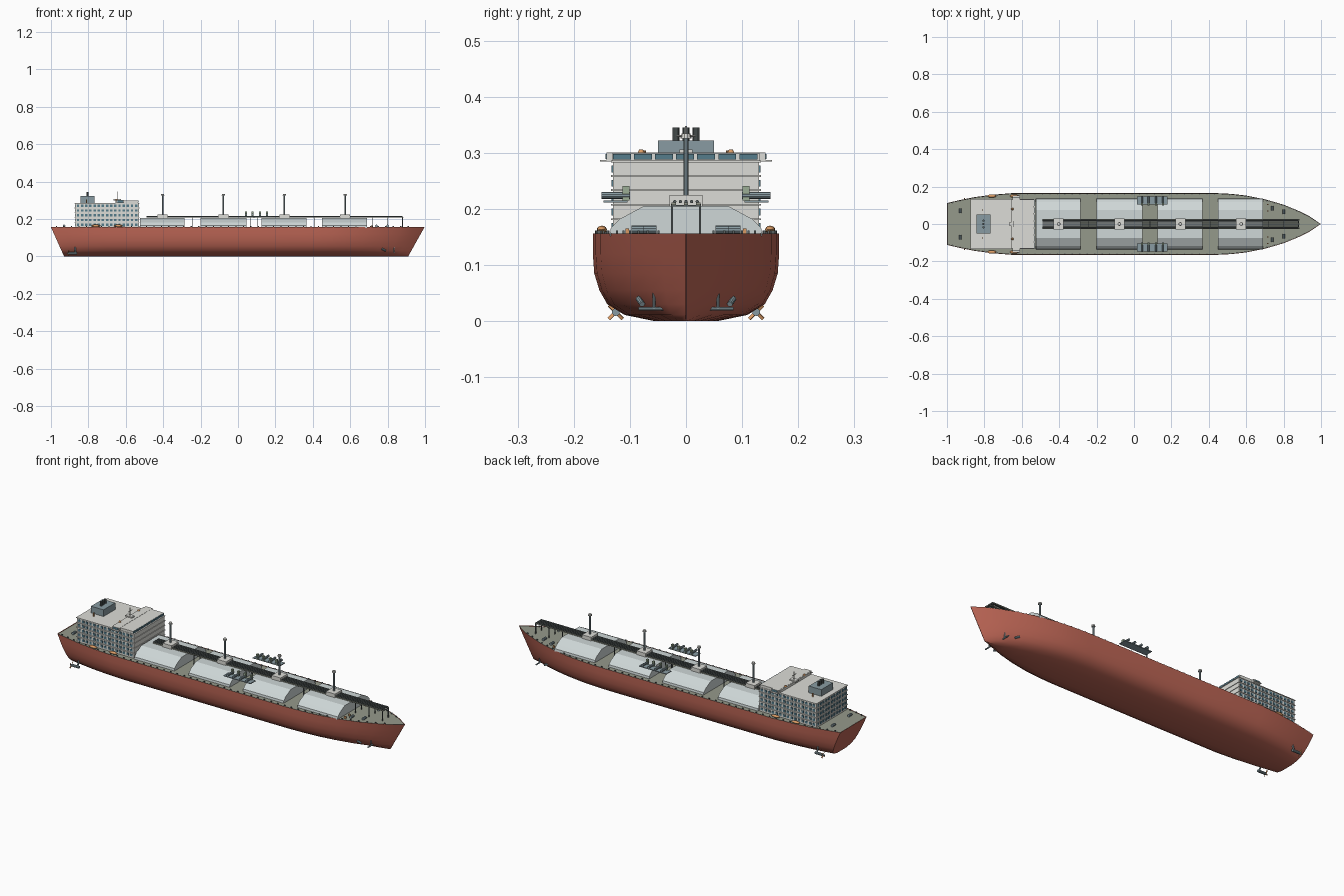
import bpy, bmesh, math
from mathutils import Matrix, Vector

if "Cube" in bpy.data.objects:
    bpy.data.objects.remove(bpy.data.objects["Cube"])

MATS = {}
COL = dict(red=(0.50, 0.13, 0.09), deck=(0.30, 0.32, 0.26), white=(0.72, 0.72, 0.68),
           cover=(0.62, 0.68, 0.68), steel=(0.25, 0.33, 0.36), dark=(0.10, 0.12, 0.12),
           glass=(0.09, 0.20, 0.26), orange=(0.70, 0.33, 0.13), green=(0.33, 0.42, 0.30))
DECK = 0.152


def finish(name, bm, col, smooth=False):
    bmesh.ops.recalc_face_normals(bm, faces=bm.faces)
    me = bpy.data.meshes.new(name)
    bm.to_mesh(me)
    bm.free()
    if col not in MATS:
        MATS[col] = bpy.data.materials.new(col)
        MATS[col].diffuse_color = (*COL[col], 1)
    me.materials.append(MATS[col])
    ob = bpy.data.objects.new(name, me)
    bpy.context.collection.objects.link(ob)
    if smooth:
        bpy.ops.object.select_all(action='DESELECT')
        ob.select_set(True)
        bpy.context.view_layer.objects.active = ob
        bpy.ops.object.shade_smooth_by_angle(angle=math.radians(35))
    return ob


def add_box(bm, x0, x1, y0, y1, z0, z1):
    m = Matrix.Translation(((x0 + x1) / 2, (y0 + y1) / 2, (z0 + z1) / 2))
    bmesh.ops.create_cube(bm, size=1, matrix=m @ Matrix.Diagonal((x1 - x0, y1 - y0, z1 - z0, 1)))


def add_rod(bm, a, b, r, r2=None, seg=10):
    a, b = Vector(a), Vector(b)
    rot = (b - a).to_track_quat('Z', 'Y').to_matrix().to_4x4()
    bmesh.ops.create_cone(bm, cap_ends=True, segments=seg, radius1=r, radius2=r if r2 is None else r2,
                          depth=(b - a).length, matrix=Matrix.Translation((a + b) / 2) @ rot)


def boxes(name, col, items):
    bm = bmesh.new()
    for i in items:
        add_box(bm, *i)
    return finish(name, bm, col)


def rods(name, col, items):
    bm = bmesh.new()
    for i in items:
        add_rod(bm, *i)
    return finish(name, bm, col, True)


def both(items):
    return [i if s > 0 else (i[0], i[1], -i[3], -i[2], i[4], i[5]) for i in items for s in (1, -1)]


# Hull: half-breadth curve lofted with a rounded bilge section and raked ends
PLAN = [(-1, .112), (-.93, .128), (-.85, .144), (-.75, .157), (-.65, .165), (-.3, .166), (.1, .166),
        (.42, .166), (.52, .161), (.6, .152), (.7, .132), (.8, .103), (.88, .07), (.94, .04), (.997, .001)]
SECT = [(1, .156), (1, .12), (.985, .085), (.93, .055), (.845, .03), (.66, .011), (.34, 0)]


def half_width(x):
    for (a, p), (b, q) in zip(PLAN, PLAN[1:]):
        if x <= b:
            return p + (q - p) * (x - a) / (b - a)
    return 0.001


bm = bmesh.new()
rings = []
for x, w in PLAN:
    low = -.93 + (x + 1) / 1.997 * 1.84
    half = [(low + (x - low) * z / .156, w * f, z) for f, z in SECT]
    rings.append([bm.verts.new(p) for p in half] + [bm.verts.new((a, -b, c)) for a, b, c in reversed(half)])
for r, s in zip(rings, rings[1:]):
    for i in range(len(r) - 1):
        bm.faces.new((r[i], r[i + 1], s[i + 1], s[i]))
bm.faces.new(rings[0])
bm.faces.new(rings[-1])
finish("hull", bm, 'red', True)

# Main deck, just below the hull rim
bm = bmesh.new()
left = [(x * .997, w * .99, DECK + .002) for x, w in PLAN]
bm.faces.new([bm.verts.new(p) for p in left + [(a, -b, c) for a, b, c in reversed(left)]])
finish("main_deck", bm, 'deck')

# Tank covers with sloped shoulders
bm = bmesh.new()
prof = [(.136, DECK), (.134, .166), (.118, .182), (.075, .205)]
prof += [(-y, z) for y, z in reversed(prof)]
for x0, x1 in ((-.525, -.285), (-.2, .045), (.125, .367), (.45, .69)):
    a, b = ([bm.verts.new((x, y, z)) for y, z in prof] for x in (x0, x1))
    bm.faces.new(a)
    bm.faces.new(b)
    for i in range(len(a)):
        j = (i + 1) % len(a)
        bm.faces.new((a[i], a[j], b[j], b[i]))
finish("tank_covers", bm, 'cover')

# Accommodation block, storey ledges and bridge
boxes("accommodation_block", 'white', [(-.87, -.53, -.13, .13, DECK, .286)])
boxes("storey_ledges", 'white', [(-.873, -.527, -.134, .134, z, z + .003)
                                 for z in (.18, .206, .232, .257, .283)])
boxes("bridge", 'white', [(-.655, -.535, -.132, .132, .286, .299), (-.65, -.61, -.153, .153, .284, .287),
                          (-.65, -.61, -.142, .142, .287, .3)])
boxes("bridge_windows", 'glass', [(-.537, -.532, -.13 + i * .0375, -.098 + i * .0375, .288, .298) for i in range(7)]
      + both([(-.645, -.615, .141, .1435, .289, .298)]))

# Cabin windows on both sides and the stern face
win = []
for r in range(5):
    z = .163 + r * .0255
    for c in range(15):
        x = -.862 + c * .0222
        win += both([(x, x + .013, .129, .1325, z, z + .012)])
    for c in range(11):
        y = -.123 + c * .0233
        win.append((-.8725, -.869, y, y + .013, z, z + .012))
boxes("cabin_windows", 'glass', win)

# Funnel, exhausts and radar mast
boxes("funnel_casing", 'steel', [(-.843, -.768, -.05, .05, .286, .322)])
rods("exhaust_pipes", 'dark', [((-.805, y, .32), (-.805, y, .345), .006) for y in (-.018, 0, .018)])
rods("radar_mast", 'white', [((-.645, 0, .298), (-.645, 0, .348), .002),
                             ((-.645, -.017, .33), (-.645, .017, .33), .0018)])
boxes("radar_platform", 'white', [(-.665, -.625, -.012, .012, .299, .306)])
rods("roof_domes", 'orange', [((-.65, y, .299), (-.65, y, .306), .007, .003) for y in (-.08, .08)]
     + [((-.81, y, .286), (-.81, y, .304), .004) for y in (-.075, .075)])

# Central catwalk, supports and pipelines
boxes("catwalk", 'deck', [(-.49, .885, y - .004, y + .004, .207, .211) for y in (-.022, 0, .022)])
boxes("catwalk_supports", 'dark', [(x - .002, x + .002, y - .002, y + .002, DECK, .209)
                                   for x in (-.245, .065, .105, .41, .72, .8, .88) for y in (-.025, .025)]
      + [(x - .002, x + .002, -.026, .026, .204, .207) for x in (-.245, .085, .41, .72, .8, .88)])
rods("deck_pipelines", 'dark', [((-.49, y, .213), (.88, y, .213), .003, .003, 8)
                                for y in (-.02, -.01, 0, .01, .02)])

# Vent masts on their deckhouses
mx = [-.403, -.078, .248, .573]
boxes("mast_houses", 'white', [(x - .027, x + .027, -.029, .029, .202, .225) for x in mx])
rods("vent_masts", 'steel', [((x, 0, .22), (x, 0, .328), .0045) for x in mx])
rods("vent_heads", 'white', [((x, 0, .325), (x, 0, .334), .010, .008) for x in mx])

# Cargo manifolds on both sides
boxes("manifold_platforms", 'steel', both([(.015, .178, .104, .147, .211, .215)]))
px = [.042, .078, .118, .156]
rods("manifold_pipes", 'steel', [((x, s * .1, .224), (x, s * .151, .224), .006)
                                 for x in px for s in (-1, 1)])
boxes("manifold_valves", 'green', both([(x - .005, x + .005, .101, .113, .215, .241) for x in px]))

# Lifeboats
bm = bmesh.new()
for x in (-.76, -.64):
    for s in (-1, 1):
        m = Matrix.Translation((x, s * .15, .163)) @ Matrix.Diagonal((.024, .009, .007, 1))
        bmesh.ops.create_uvsphere(bm, u_segments=12, v_segments=8, radius=1, matrix=m)
finish("lifeboats", bm, 'orange', True)

# Winches, bollards and edge fittings
rods("mooring_winches", 'steel', [((x, s * y - .012, .163), (x, s * y + .012, .163), .007)
                                  for x, y in ((.8, .065), (.74, .085), (-.93, .07)) for s in (-1, 1)])
boxes("edge_fittings", 'dark', [(x - .003, x + .003, s * (half_width(x) - .006) - .002,
                                 s * (half_width(x) - .006) + .002, DECK, .161)
                                for x in [-.97 + .04 * i for i in range(48)] for s in (-1, 1)])
boxes("deck_lockers", 'orange', both([(.71, .72, y - .003, y + .003, DECK, .165) for y in (.07, .105)]))

# Bow anchors
rods("anchors", 'steel', [i for s in (-1, 1) for i in (
    ((.835, s * .057, .022), (.835, s * .057, .056), .003),
    ((.835, s * .04, .022), (.835, s * .085, .022), .0035),
    ((.79, s * .078, .03), (.77, s * .085, .04), .005))])

# Stern propulsion pods and propellers
pods, blades = [], bmesh.new()
for s in (-1, 1):
    y = s * .125
    pods += [((-.905, y, .016), (-.86, y, .016), .007), ((-.87, s * .115, .055), (-.87, y, .016), .004),
             ((-.915, y, .016), (-.903, y, .016), .003, .007)]
    for k in range(4):
        m = (Matrix.Translation((-.907, y, .016)) @ Matrix.Rotation(math.radians(45 + 90 * k), 4, 'X')
             @ Matrix.Translation((0, 0, .011)) @ Matrix.Rotation(.5, 4, 'Z') @ Matrix.Diagonal((.002, .006, .013, 1)))
        bmesh.ops.create_cube(blades, size=1, matrix=m)
rods("propulsion_pods", 'steel', pods)
finish("propeller_blades", blades, 'orange')

for m in bpy.data.materials:
    if m.users and not m.is_grease_pencil:
        m.use_nodes = True
        m.node_tree.nodes["Principled BSDF"].inputs["Base Color"].default_value = m.diffuse_color
